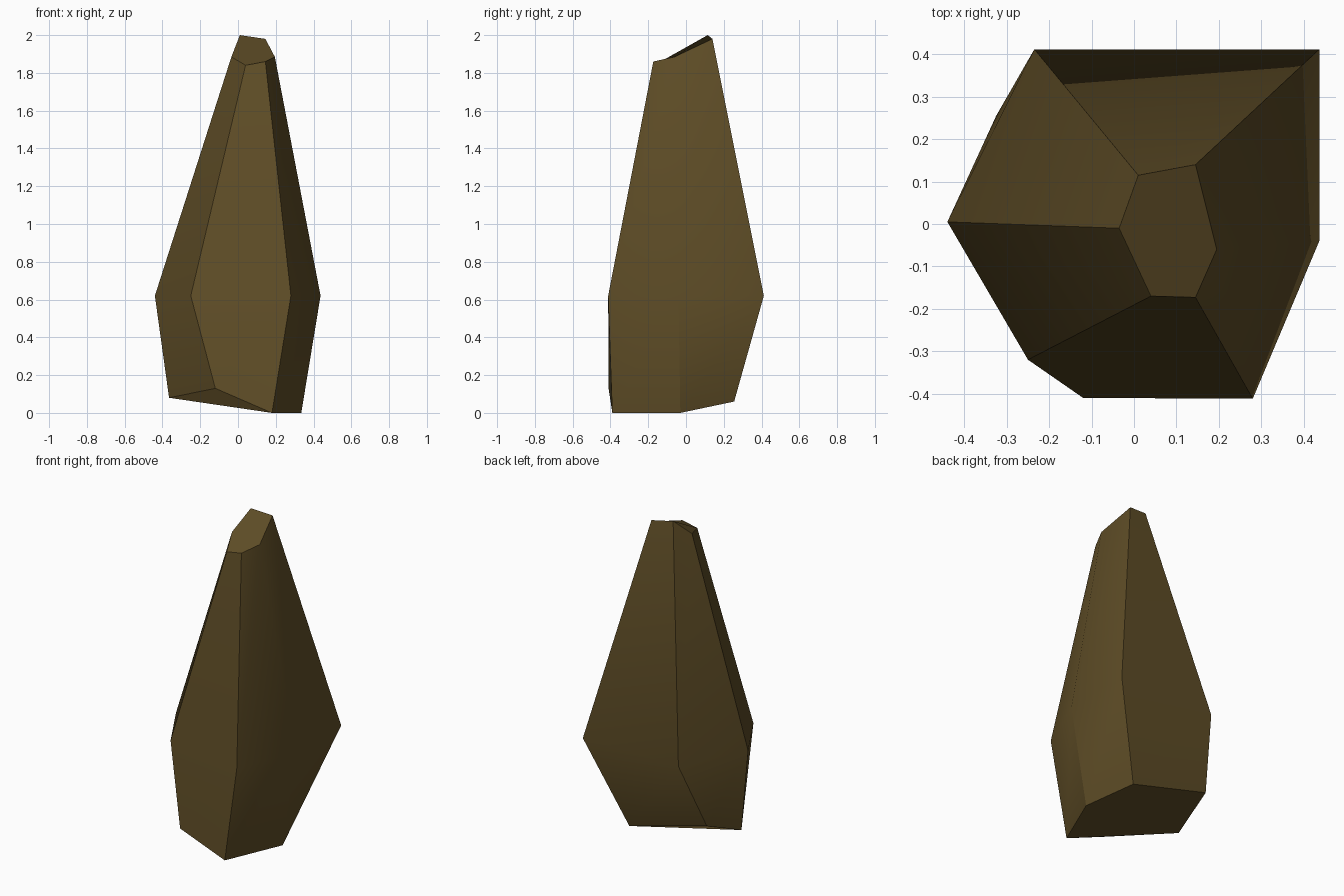
import bpy, bmesh, math

if "Cube" in bpy.data.objects:
    bpy.data.objects.remove(bpy.data.objects["Cube"])

stone = bpy.data.materials.new("dark olive brown stone")
stone.diffuse_color = (0.115, 0.075, 0.02, 1)
stone.use_nodes = True
stone.node_tree.nodes["Principled BSDF"].inputs["Base Color"].default_value = stone.diffuse_color

# Three six-sided outlines: foot, widest belt, slanted tip
foot = [(-0.365, -0.035, 0.08), (-0.12, -0.41, 0.13), (0.18, -0.39, 0),
        (0.335, -0.03, 0), (0.22, 0.255, 0.06), (-0.325, 0.255, 0.205)]
belt = [(x, y, 0.62) for x, y in [(-0.44, 0.005), (-0.25, -0.32), (0.28, -0.412),
                                  (0.437, -0.04), (0.437, 0.412), (-0.235, 0.412)]]
tip = [(-0.035, -0.01, 1.885), (0.04, -0.17, 1.84), (0.145, -0.173, 1.86),
       (0.195, -0.06, 1.885), (0.145, 0.14, 1.98), (0.01, 0.115, 2.0)]

# Skin the outlines and cap both ends
bm = bmesh.new()
rings = [[bm.verts.new(p) for p in ring] for ring in (foot, belt, tip)]
for low, high in zip(rings, rings[1:]):
    for i in range(6):
        j = (i + 1) % 6
        bm.faces.new((low[i], low[j], high[j], high[i]))
bm.faces.new(rings[0][::-1])
bm.faces.new(rings[2])
mesh = bpy.data.meshes.new("standing_rock")
bm.to_mesh(mesh)
bm.free()
mesh.materials.append(stone)

rock = bpy.data.objects.new("standing_rock", mesh)
bpy.context.collection.objects.link(rock)
bpy.context.view_layer.objects.active = rock
rock.select_set(True)
bpy.ops.object.shade_smooth_by_angle(angle=math.radians(30))
